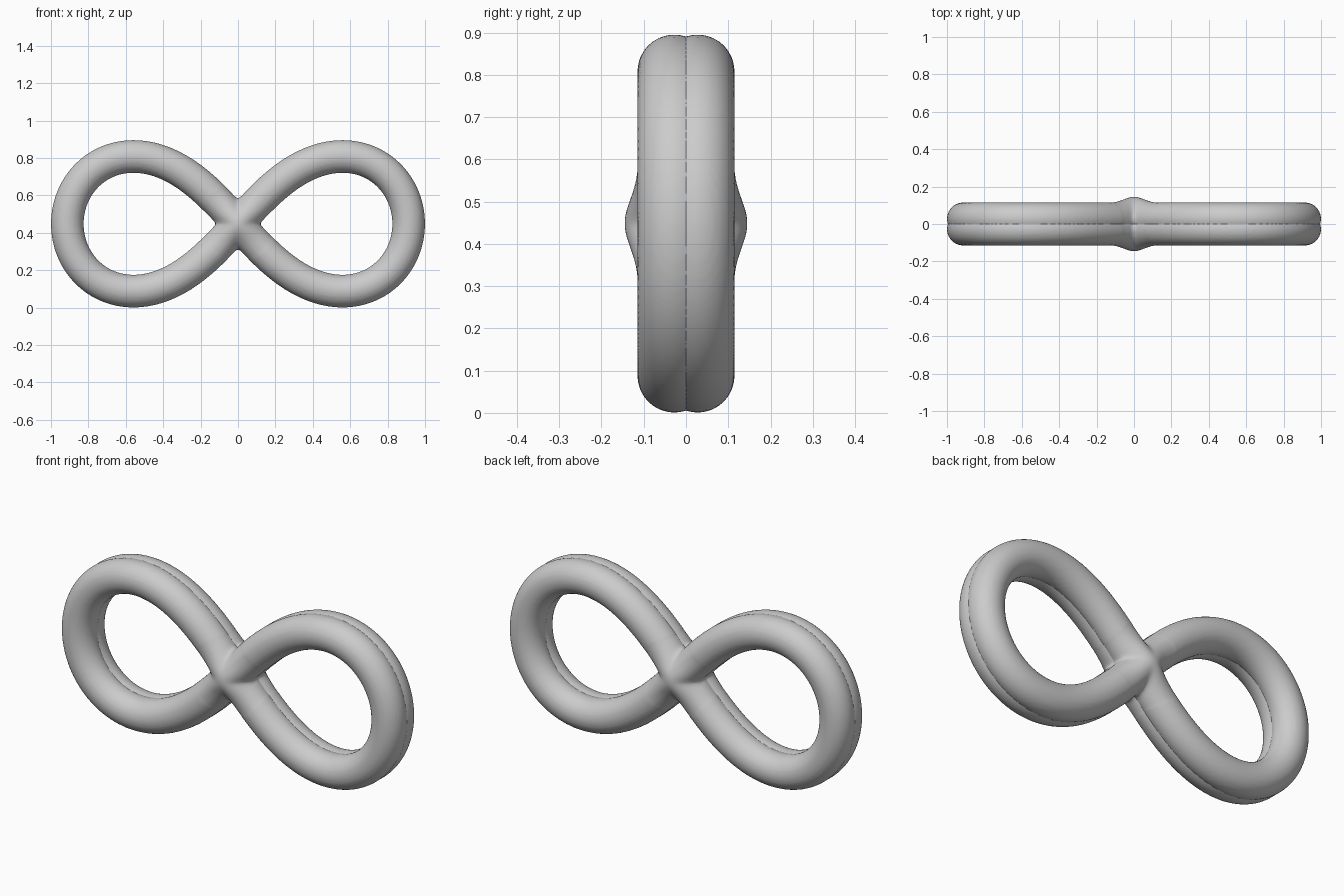
import bpy, bmesh
from math import sin, cos, pi, exp, hypot

if "Cube" in bpy.data.objects:
    bpy.data.objects.remove(bpy.data.objects["Cube"])

R = 0.0875            # tube radius
OFF = 0.0275          # each tube half sits this far from the middle seam
A, B = 1 - R, 1.018   # loop width and height factors
CZ = 0.448            # height of the crossing
N, M = 360, 32


def path(t):
    d = 1 + sin(t) ** 2
    return A * cos(t) / d, B * sin(t) * cos(t) / d


# Sweep a round tube along the flat figure-eight path
bm = bmesh.new()
rings = []
for i in range(N):
    t = 2 * pi * i / N
    x, z = path(t)
    x1, z1 = path(t + 1e-4)
    x0, z0 = path(t - 1e-4)
    l = hypot(x1 - x0, z1 - z0)
    nx, nz = -(z1 - z0) / l, (x1 - x0) / l
    ring = []
    for j in range(M):
        a = 2 * pi * j / M
        ring.append(bm.verts.new((x + nx * R * cos(a), R * sin(a), z + nz * R * cos(a))))
    rings.append(ring)
for i in range(N):
    p, q = rings[i], rings[(i + 1) % N]
    for j in range(M):
        k = (j + 1) % M
        bm.faces.new((p[j], p[k], q[k], q[j]))
bmesh.ops.recalc_face_normals(bm, faces=bm.faces)
mesh = bpy.data.meshes.new("figure_eight_loop")
bm.to_mesh(mesh)
bm.free()
loop = bpy.data.objects.new("figure_eight_loop", mesh)
bpy.context.collection.objects.link(loop)
bpy.context.view_layer.objects.active = loop
loop.select_set(True)

# Fuse the crossing into one skin
rm = loop.modifiers.new("fuse", 'REMESH')
rm.mode = 'VOXEL'
rm.voxel_size = 0.01
bpy.ops.object.modifier_apply(modifier=rm.name)

# Soften the crossing and swell it, then cut at the seam
bm = bmesh.new()
bm.from_mesh(loop.data)
hub = [v for v in bm.verts if hypot(v.co.x, v.co.z) < 0.2]
for _ in range(10):
    bmesh.ops.smooth_vert(bm, verts=hub, factor=0.5, use_axis_x=True,
                          use_axis_y=True, use_axis_z=True)
for v in bm.verts:
    r = hypot(v.co.x, v.co.z)
    v.co.y *= 1 + 0.36 * exp(-(r / 0.1) ** 2)
    v.co.y += OFF
    v.co.z += CZ
bmesh.ops.bisect_plane(bm, geom=bm.verts[:] + bm.edges[:] + bm.faces[:],
                       plane_co=(0, 0, 0), plane_no=(0, 1, 0), clear_inner=True)
bm.to_mesh(loop.data)
bm.free()

# Mirror to make the back-to-back halves with a fine groove
mi = loop.modifiers.new("mirror", 'MIRROR')
mi.use_axis = (False, True, False)
mi.merge_threshold = 0.0005
bpy.ops.object.modifier_apply(modifier=mi.name)
bpy.ops.object.shade_smooth_by_angle(angle=0.5)
